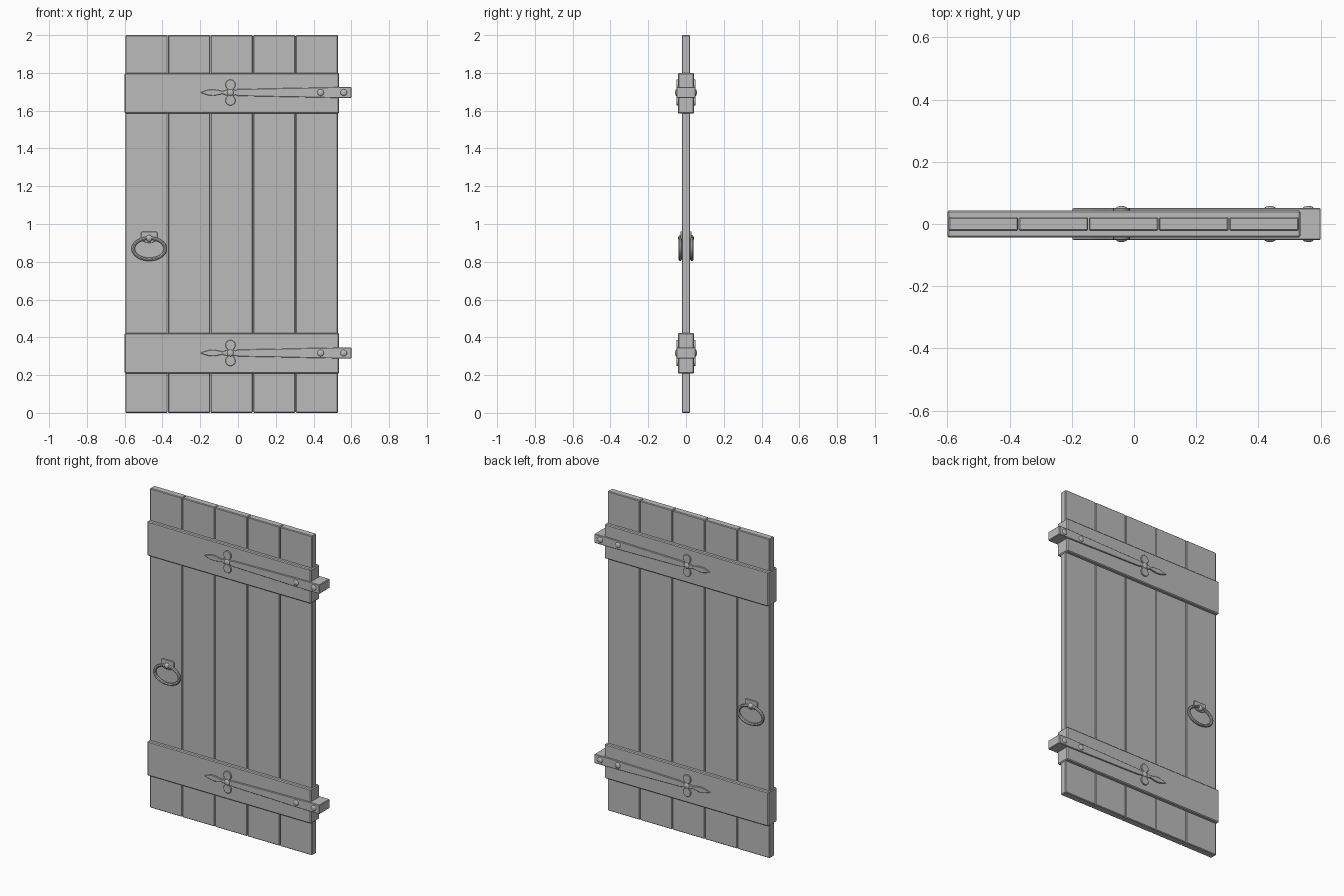
import bpy, bmesh, math
from mathutils import Matrix

if "Cube" in bpy.data.objects:
    bpy.data.objects.remove(bpy.data.objects["Cube"])

grey = bpy.data.materials.new("plain grey")
grey.diffuse_color = (0.5, 0.5, 0.5, 1)
grey.use_nodes = True
grey.node_tree.nodes["Principled BSDF"].inputs["Base Color"].default_value = grey.diffuse_color


def finish(bm, name, bevel=0.0, smooth=False):
    bmesh.ops.recalc_face_normals(bm, faces=bm.faces[:])
    me = bpy.data.meshes.new(name)
    bm.to_mesh(me)
    bm.free()
    me.materials.append(grey)
    ob = bpy.data.objects.new(name, me)
    bpy.context.collection.objects.link(ob)
    if bevel:
        m = ob.modifiers.new("bevel", 'BEVEL')
        m.width, m.segments, m.limit_method = bevel, 1, 'ANGLE'
        m.angle_limit = math.radians(40)
    if smooth:
        bpy.context.view_layer.objects.active = ob
        ob.select_set(True)
        bpy.ops.object.shade_smooth_by_angle(angle=math.radians(40))
        ob.select_set(False)
    return ob


def box(name, x0, x1, y0, y1, z0, z1, bevel):
    bm = bmesh.new()
    bmesh.ops.create_cube(bm, size=1)
    for v in bm.verts:
        v.co = ((x0 + x1) / 2 + v.co.x * (x1 - x0),
                (y0 + y1) / 2 + v.co.y * (y1 - y0),
                (z0 + z1) / 2 + v.co.z * (z1 - z0))
    return finish(bm, name, bevel)


def plate(name, pts, y0, y1, bevel):
    """Extrude an x/z outline along y."""
    bm = bmesh.new()
    f = bm.faces.new([bm.verts.new((x, y0, z)) for x, z in pts])
    r = bmesh.ops.extrude_face_region(bm, geom=[f])
    for v in r["geom"]:
        if isinstance(v, bmesh.types.BMVert):
            v.co.y = y1
    return finish(bm, name, bevel)


def dome(name, x, y, z, r, h):
    """Flattened ball used for rivets and the ring boss."""
    bm = bmesh.new()
    bmesh.ops.create_uvsphere(bm, u_segments=16, v_segments=8, radius=1)
    bmesh.ops.rotate(bm, verts=bm.verts, matrix=Matrix.Rotation(math.pi / 2, 3, 'X'))
    for v in bm.verts:
        v.co = (x + v.co.x * r, y + v.co.y * h, z + v.co.z * r)
    finish(bm, name, smooth=True)


def ring(name, x, y, z, rx, rz, t, n=40, k=8):
    """Oval ring lying in the x/z plane."""
    bm = bmesh.new()
    rows = []
    for i in range(n):
        a = 2 * math.pi * i / n
        row = []
        for j in range(k):
            b = 2 * math.pi * j / k
            d = t * math.cos(b)
            row.append(bm.verts.new((x + (rx + d) * math.cos(a), y + t * math.sin(b),
                                     z + (rz + d) * math.sin(a))))
        rows.append(row)
    for i in range(n):
        for j in range(k):
            p, q = rows[i], rows[(i + 1) % n]
            bm.faces.new((p[j], q[j], q[(j + 1) % k], p[(j + 1) % k]))
    finish(bm, name, smooth=True)


# vertical planks
W = 1.127 / 5
for i in range(5):
    x = -0.597 + i * W
    box(f"plank_{i + 1}", x + 0.001, x + W - 0.001, -0.022, 0.022, 0, 2, 0.004)

# strap outline: leaf tip, round lobe, tapering bar (upper half, then mirrored)
CX = -0.04
upper = [(-0.182, 0.007), (-0.155, 0.015), (-0.13, 0.017), (-0.105, 0.013),
         (-0.08, 0.007), (-0.068, 0.013), (-0.054, 0.016)]
for i in range(13):
    a = math.radians(230 - i * 280 / 12)
    upper.append((CX + 0.027 * math.cos(a), 0.042 + 0.027 * math.sin(a)))
upper += [(-0.026, 0.016), (-0.012, 0.013), (0.0, 0.018), (0.536, 0.0285)]
outline = [(-0.2, 0)] + upper + [(x, -z) for x, z in reversed(upper)]

for tag, z0, z1, zc in (("lower", 0.208, 0.423, 0.317), ("upper", 1.585, 1.80, 1.696)):
    # cross brace and hinge end block
    box(f"{tag}_brace", -0.6, 0.535, -0.043, 0.043, z0, z1, 0.005)
    box(f"{tag}_hinge_block", 0.53, 0.6, -0.051, 0.051, zc - 0.0285, zc + 0.0285, 0.003)
    for s, side in ((-1, "front"), (1, "back")):
        plate(f"{tag}_{side}_strap", [(x, zc + z) for x, z in outline],
              s * 0.038, s * 0.051, 0.002)
        for n, rx in enumerate((CX, 0.437, 0.56)):
            dome(f"{tag}_{side}_rivet_{n + 1}", rx, s * 0.050, zc, 0.018, 0.008)

# ring handles on both faces
HX = -0.47
for s, side in ((-1, "front"), (1, "back")):
    mount = [(HX - 0.044, 0.955), (HX - 0.036, 0.96), (HX + 0.036, 0.96), (HX + 0.044, 0.955)]
    mount += [(HX + 0.044 * math.cos(a), 0.925 - 0.025 * math.sin(a))
              for a in (math.pi * i / 10 for i in range(11))]
    plate(f"{side}_handle_mount", mount, s * 0.02, s * 0.029, 0.002)
    dome(f"{side}_handle_boss", HX, s * 0.028, 0.924, 0.018, 0.014)
    ring(f"{side}_handle_ring", HX, s * 0.031, 0.869, 0.085, 0.056, 0.009)
